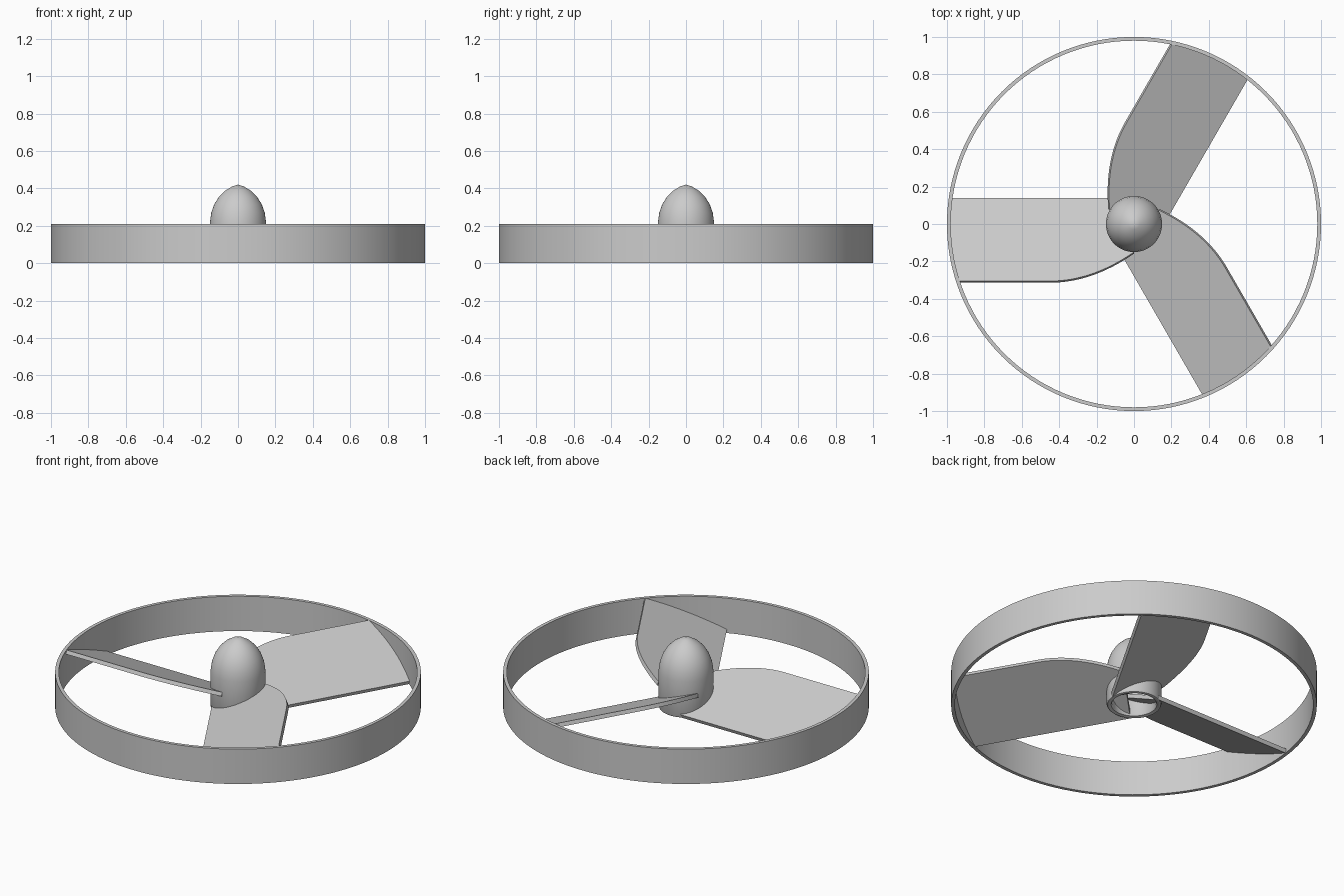
import bpy, bmesh, math
from mathutils import Matrix

cube = bpy.data.objects.get("Cube")
if cube:
    bpy.data.objects.remove(cube, do_unlink=True)

grey = bpy.data.materials.new("light grey")
grey.use_nodes = True
colour = (0.6, 0.6, 0.6, 1)
grey.diffuse_color = colour
grey.node_tree.nodes["Principled BSDF"].inputs["Base Color"].default_value = colour


def finish(name, bm):
    """Turn a bmesh into a shaded object."""
    bmesh.ops.remove_doubles(bm, verts=bm.verts, dist=1e-5)
    bmesh.ops.recalc_face_normals(bm, faces=bm.faces)
    mesh = bpy.data.meshes.new(name)
    bm.to_mesh(mesh)
    bm.free()
    mesh.materials.append(grey)
    obj = bpy.data.objects.new(name, mesh)
    bpy.context.collection.objects.link(obj)
    bpy.ops.object.select_all(action="DESELECT")
    obj.select_set(True)
    bpy.context.view_layer.objects.active = obj
    bpy.ops.object.shade_smooth_by_angle(angle=math.radians(32))
    return obj


def lathe(name, profile, steps, closed=False):
    """Spin an (r, z) profile about the z axis."""
    bm = bmesh.new()
    verts = [bm.verts.new((r, 0, z)) for r, z in profile]
    pairs = list(zip(verts, verts[1:]))
    if closed:
        pairs.append((verts[-1], verts[0]))
    edges = [bm.edges.new(p) for p in pairs]
    bmesh.ops.spin(bm, geom=verts + edges, cent=(0, 0, 0), axis=(0, 0, 1),
                   angle=math.tau, steps=steps)
    return finish(name, bm)


# Thin outer ring
HEIGHT = 0.21
lathe("outer_ring", [(1, 0), (1, HEIGHT), (0.98, HEIGHT), (0.98, 0)], 128, closed=True)

# Domed hub, hollow underneath
lathe("hub", [(0, 0.42), (0.03, 0.411), (0.07, 0.387), (0.102, 0.355), (0.127, 0.315),
              (0.143, 0.27), (0.15, 0.22), (0.15, 0.01), (0.146, 0.002), (0.14, 0),
              (0.125, 0.004), (0.12, 0.012), (0.12, 0.28), (0, 0.3)], 64)

# Pitched blades: low edge at +y, high edge at -y, before turning
LOW_Y, HIGH_Y = 0.14, -0.305
THICK = 0.023
slope = (HEIGHT - 0.022) / (LOW_Y - HIGH_Y)
tilt = math.atan(slope)


def blade_outline():
    pts = []
    # tip follows the inside of the ring
    for i in range(13):
        y = LOW_Y + (HIGH_Y - LOW_Y) * i / 12
        pts.append((-math.sqrt(0.982 ** 2 - y * y), y))
    # high edge sweeps in towards the hub
    for i in range(17):
        t = i / 16
        pts.append((-0.45 * (1 - t), HIGH_Y + 0.155 * t * t))
    # root inside the hub
    pts += [(-0.01, -0.12), (-0.06, 0.1), (-0.06, LOW_Y)]
    return pts


def blade(name, turn):
    bm = bmesh.new()
    top = [bm.verts.new((x, y, 0.022 + slope * (LOW_Y - y))) for x, y in blade_outline()]
    drop = (0, -THICK * math.sin(tilt), -THICK * math.cos(tilt))
    face = bm.faces.new(top)
    new = bmesh.ops.extrude_face_region(bm, geom=[face], use_keep_orig=True)["geom"]
    moved = [g for g in new if isinstance(g, bmesh.types.BMVert)]
    bmesh.ops.translate(bm, verts=moved, vec=drop)
    bmesh.ops.transform(bm, matrix=Matrix.Rotation(turn, 4, "Z"), verts=bm.verts)
    finish(name, bm)


for i, name in enumerate(("right_blade", "front_blade", "back_blade")):
    blade(name, math.tau * i / 3)
